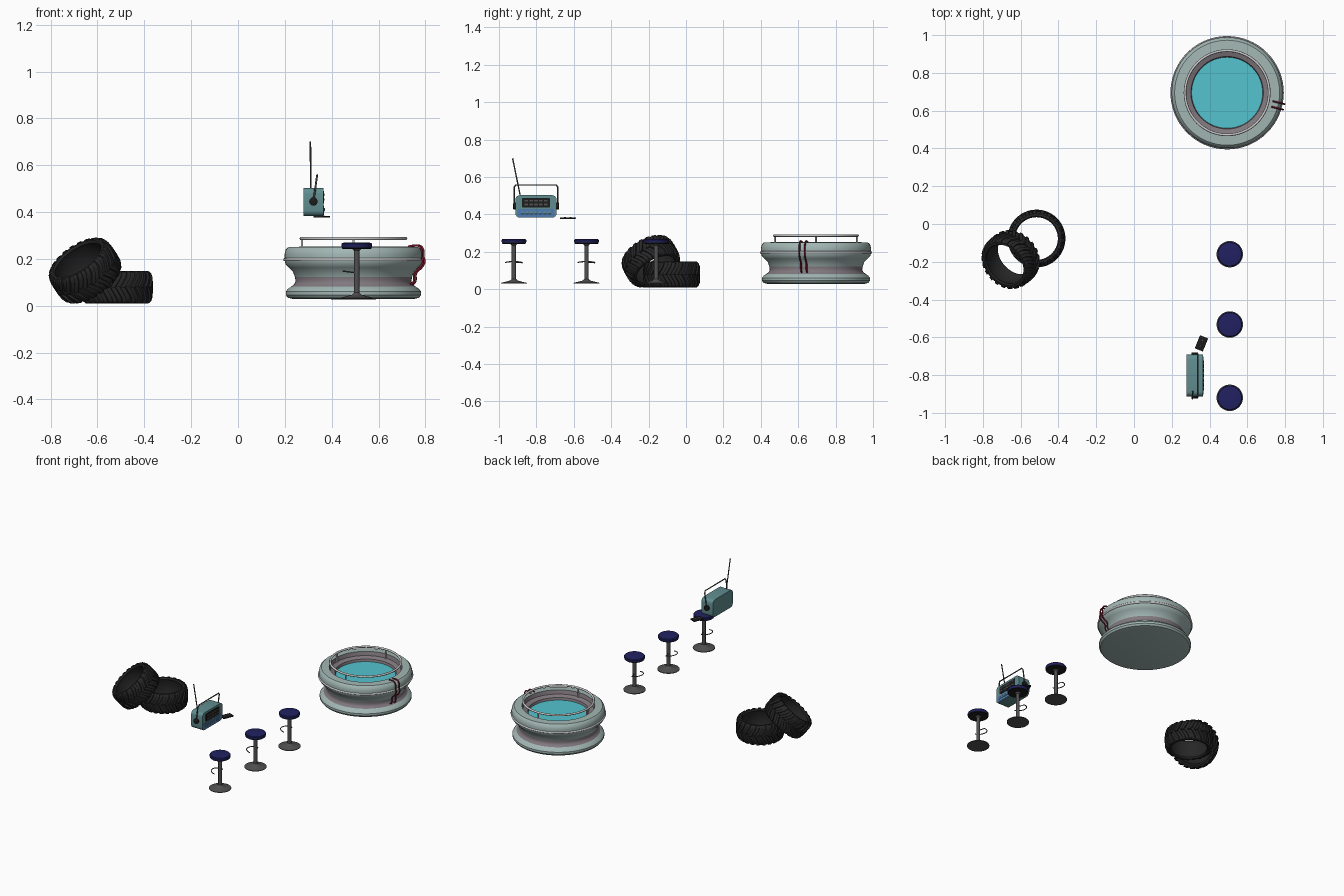
import bpy, bmesh
from math import sin, cos, pi, radians
from mathutils import Vector, Matrix

if "Cube" in bpy.data.objects:
    bpy.data.objects.remove(bpy.data.objects["Cube"])


def mat(name, r, g, b):
    m = bpy.data.materials.new(name)
    m.diffuse_color = (r, g, b, 1)
    m.use_nodes = True
    m.node_tree.nodes["Principled BSDF"].inputs["Base Color"].default_value = m.diffuse_color
    return m


SAGE = mat("sage", .36, .47, .45)
PURPLE = mat("purple_grey", .22, .19, .21)
WATER = mat("water", .09, .55, .62)
WHITE = mat("pale_metal", .75, .75, .77)
RED = mat("dark_red", .22, .01, .03)
NAVY = mat("navy", .015, .015, .12)
DARK = mat("dark_metal", .08, .08, .08)
RUBBER = mat("rubber", .02, .02, .02)
TEAL = mat("teal", .12, .27, .28)
BLUE = mat("blue", .08, .2, .45)
BLACK = mat("black", .012, .012, .012)


def finish(ob, m, angle=35):
    ob.data.materials.append(m)
    bpy.ops.object.select_all(action='DESELECT')
    ob.select_set(True)
    bpy.context.view_layer.objects.active = ob
    if ob.type == 'CURVE':
        bpy.ops.object.convert(target='MESH')
        ob = bpy.context.object
    bpy.ops.object.shade_smooth_by_angle(angle=radians(angle))
    return ob


def from_bm(name, bm, m, angle=35):
    bmesh.ops.recalc_face_normals(bm, faces=bm.faces)
    me = bpy.data.meshes.new(name)
    bm.to_mesh(me)
    bm.free()
    ob = bpy.data.objects.new(name, me)
    bpy.context.collection.objects.link(ob)
    return finish(ob, m, angle)


def lathe(name, profile, loc, m, segs=48, closed=False, angle=35):
    bm = bmesh.new()
    vs = [bm.verts.new((r, 0, z)) for r, z in profile]
    es = [bm.edges.new(p) for p in zip(vs, vs[1:])]
    if closed:
        es.append(bm.edges.new((vs[-1], vs[0])))
    bmesh.ops.spin(bm, geom=vs + es, axis=(0, 0, 1), cent=(0, 0, 0),
                   angle=2 * pi, steps=segs)
    bmesh.ops.remove_doubles(bm, verts=bm.verts, dist=1e-5)
    ob = from_bm(name, bm, m, angle)
    ob.location = loc
    return ob


def tube(name, pts, r, m, cyclic=False, kind='POLY'):
    cu = bpy.data.curves.new(name, 'CURVE')
    cu.dimensions = '3D'
    cu.bevel_depth, cu.bevel_resolution, cu.use_fill_caps = r, 2, True
    s = cu.splines.new(kind)
    s.points.add(len(pts) - 1)
    for p, c in zip(s.points, pts):
        p.co = (*c, 1)
    s.use_cyclic_u = cyclic
    if kind == 'NURBS':
        s.order_u, s.use_endpoint_u, s.resolution_u = 3, True, 5
    ob = bpy.data.objects.new(name, cu)
    bpy.context.collection.objects.link(ob)
    return finish(ob, m, 50)


def box(name, c, size, m, rot=0, bevel=0, axis=None):
    bm = bmesh.new()
    bmesh.ops.create_cube(bm, size=1, matrix=Matrix.Diagonal((*size, 1)))
    if bevel:
        es = [e for e in bm.edges if axis is None or
              abs((e.verts[0].co - e.verts[1].co).normalized()[axis]) > .9]
        bmesh.ops.bevel(bm, geom=es, offset=bevel, segments=4, profile=.5, affect='EDGES')
    ob = from_bm(name, bm, m)
    ob.location, ob.rotation_euler.z = c, rot
    return ob


def ring(r, z, c, n=64):
    return [(c[0] + r * cos(2 * pi * i / n), c[1] + r * sin(2 * pi * i / n), z) for i in range(n)]


# Hot tub
T = (.493, .695, 0)
lathe("tub_foot", [(0, .027), (.26, .029), (.28, .034), (.289, .046), (.289, .06),
                   (.28, .072), (.264, .083)], T, SAGE, 64)
lathe("tub_waist_band", [(.264, .083), (.252, .093), (.247, .105), (.25, .122)], T, PURPLE, 64)
lathe("tub_upper_wall", [(.25, .122), (.258, .145), (.276, .163), (.29, .178), (.294, .195),
                         (.294, .22), (.289, .24), (.278, .25), (.229, .252)], T, SAGE, 64)
lathe("tub_inner_wall", [(.229, .252), (.222, .226), (.192, .216), (.187, .195)], T, PURPLE, 64)
lathe("water", [(0, .2), (.188, .2)], T, WATER, 64)
tube("tub_side_ring", ring(.293, .197, T), .007, WHITE, True)
tube("tub_rail", ring(.223, .287, T), .007, WHITE, True)
for a in (90, 180, 270):
    x, y = T[0] + .22 * cos(radians(a)), T[1] + .22 * sin(radians(a))
    tube("rail_post", [(x, y, .222), (x, y, .287)], .005, WHITE)
# Red grab handles on the tub side
A = radians(-14)
for off in (-.015, .015):
    path = [(.245, .252), (.27, .259), (.295, .256), (.306, .235), (.304, .205), (.312, .19),
            (.3, .165), (.268, .14), (.272, .11), (.262, .092), (.245, .088)]
    tube("grab_handle", [(T[0] + r * cos(A) - off * sin(A), T[1] + r * sin(A) + off * cos(A), z)
                         for r, z in path], .0045, RED, kind='NURBS')

# Bar stools
for y in (-.16, -.532, -.92):
    P = (.507, y, 0)
    lathe("stool_base", [(0, .03), (.07, .03), (.07, .034), (.045, .04), (.02, .047), (.012, .056)],
          P, DARK, 32)
    lathe("stool_pole", [(.012, .04), (.012, .235), (.022, .246)], P, DARK, 20)
    lathe("stool_seat_rim", [(0, .243), (.06, .243), (.064, .246), (.064, .25)], P, BLACK, 32)
    lathe("stool_seat", [(.064, .249), (.066, .254), (.066, .263), (.062, .268), (.05, .27), (0, .27)],
          P, NAVY, 32)
    loop = [(P[0] - .012 - .047 * sin(pi * i / 14), y + .045 * cos(pi * i / 14),
             .142 + .006 * sin(pi * i / 14)) for i in range(15)]
    tube("stool_footrest", [(P[0] - .002, y + .008, .143)] + loop, .003, DARK)


# Tyres with chevron lugs
def tyre(name, centre, axis, lugs=22):
    place = Matrix.Translation(centre) @ Vector(axis).to_track_quat('Z', 'Y').to_matrix().to_4x4()
    half = [(.113, .058), (.119, .067), (.13, .066), (.138, .058), (.143, .04), (.144, .015)]
    prof = half + [(r, -z) for r, z in reversed(half)] + [(.12, -.045), (.122, 0), (.12, .045)]
    lathe(name, prof, (0, 0, 0), RUBBER, 44, True).matrix_world = place
    bm = bmesh.new()
    # top radius, bottom radius, height and sweep for each lug section
    sections = [(.153, .141, -.004, 0), (.153, .141, .02, .1), (.151, .138, .043, .19),
                (.145, .132, .06, .22), (.134, .126, .069, .22)]
    for side in (1, -1):
        for i in range(lugs):
            a0 = 2 * pi * (i + (.5 if side < 0 else 0)) / lugs
            rows = []
            for top, low, z, sw in sections:
                rows.append([bm.verts.new((r * cos(a0 + sw + d), r * sin(a0 + sw + d), z * side))
                             for r, d in ((low, -.085), (top, -.06), (top, .06), (low, .085))])
            for p, q in zip(rows, rows[1:]):
                for k in range(4):
                    bm.faces.new((p[k], p[(k + 1) % 4], q[(k + 1) % 4], q[k]))
            bm.faces.new(rows[0])
            bm.faces.new(rows[-1])
    from_bm(name + "_tread", bm, RUBBER, 25).matrix_world = place


tyre("flat_tyre", (-.516, -.077, .079), (0, 0, 1))
tyre("leaning_tyre", (-.653, -.188, .15), (-.5, -.42, .74))

# Portable radio, front facing +x
Y = -.802
box("radio_body", (.322, Y, .443), (.086, .22, .12), TEAL, bevel=.024, axis=0)
box("radio_lower_panel", (.363, Y, .408), (.01, .2, .042), BLUE, bevel=.012, axis=0)
box("radio_dial_panel", (.363, Y, .463), (.01, .15, .052), BLACK, bevel=.008, axis=0)
for j in range(2):
    for i in range(5):
        box("dial_bar", (.368, Y - .052 + i * .026, .453 + j * .021), (.003, .02, .009), DARK)
for i in range(7):
    box("radio_key", (.368, Y - .072 + i * .024, .41), (.006, .016, .014), TEAL, bevel=.002)
for s in (-1, 1):
    knob = lathe("radio_handle_knob", [(0, -.008), (.018, -.008), (.018, .006), (.014, .008), (0, .008)],
                 (.322, Y + s * .114, .445), BLACK, 24)
    knob.rotation_euler.x = pi / 2
tube("radio_handle", [(.322, Y - .117, .445), (.336, Y - .117, .545), (.338, Y - .108, .558),
                      (.338, Y + .108, .558), (.336, Y + .117, .545), (.322, Y + .117, .445)], .004, DARK)
tube("radio_antenna", [(.311, -.885, .495), (.309, -.927, .70)], .0035, DARK)

# Cassette beside the radio
R = radians(-22)
box("cassette", (.357, -.632, .38), (.046, .075, .008), BLACK, R, .002)
for s in (-1, 1):
    lathe("cassette_hub", [(0, .0015), (.005, .0015), (.006, 0)],
          (.357 - s * .016 * sin(R), -.632 + s * .016 * cos(R), .384), DARK, 12)
